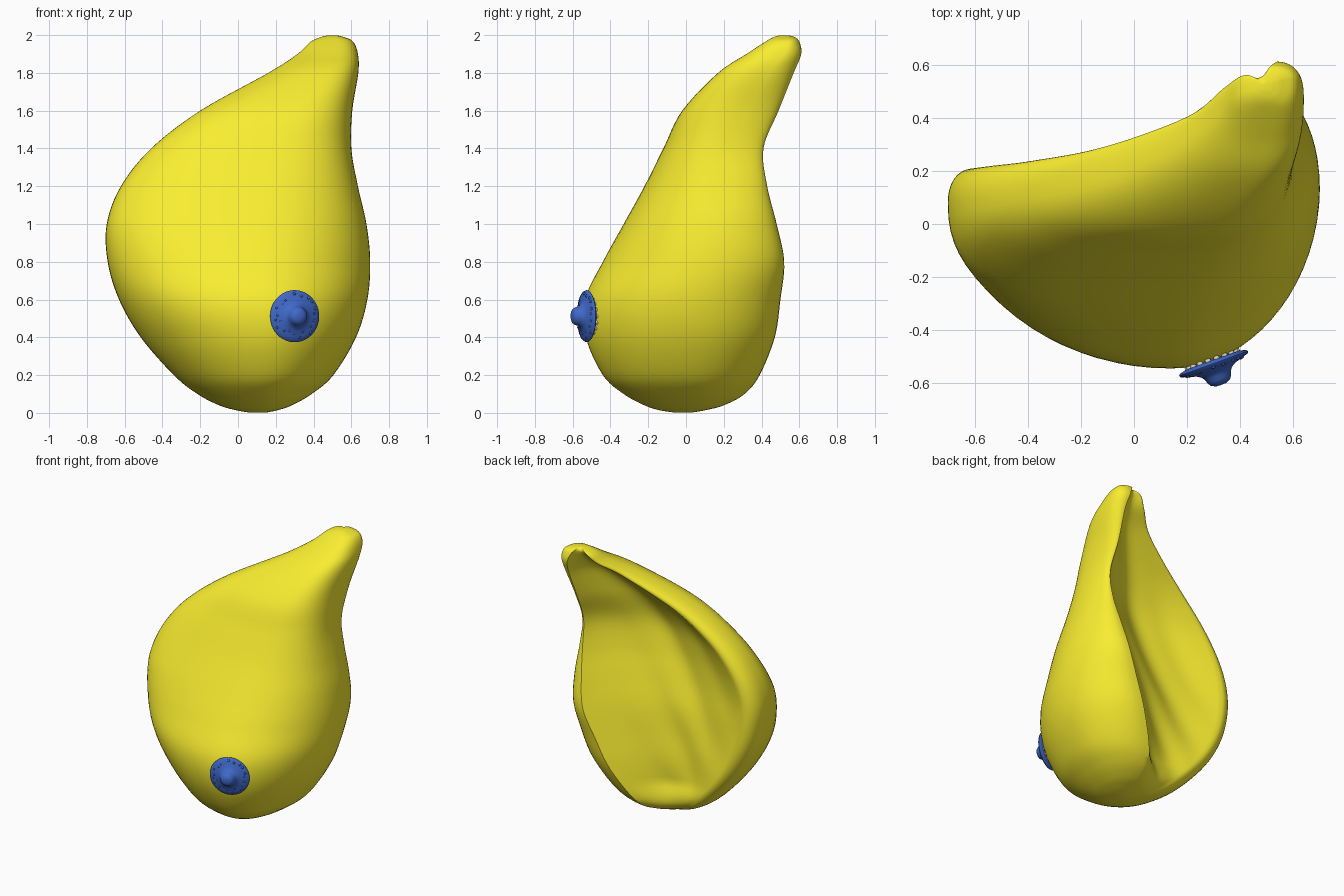
import bpy, bmesh, random
from math import sin, cos, pi, radians
from mathutils import Vector, Matrix

if "Cube" in bpy.data.objects:
    bpy.data.objects.remove(bpy.data.objects["Cube"])

random.seed(4)


def material(name, rgb):
    m = bpy.data.materials.new(name)
    m.diffuse_color = (*rgb, 1)
    m.use_nodes = True
    m.node_tree.nodes["Principled BSDF"].inputs["Base Color"].default_value = m.diffuse_color
    return m


yellow = material("yellow", (0.95, 0.85, 0.03))
blue = material("blue", (0.05, 0.14, 0.58))
cream = material("cream", (0.80, 0.74, 0.55))


def finish(bm, name, mat, angle=50):
    bmesh.ops.recalc_face_normals(bm, faces=bm.faces)
    me = bpy.data.meshes.new(name)
    bm.to_mesh(me)
    bm.free()
    me.materials.append(mat)
    ob = bpy.data.objects.new(name, me)
    bpy.context.collection.objects.link(ob)
    bpy.ops.object.select_all(action='DESELECT')
    ob.select_set(True)
    bpy.context.view_layer.objects.active = ob
    bpy.ops.object.shade_smooth_by_angle(angle=radians(angle))
    return ob


def loft(bm, rings):
    rows = [[bm.verts.new(p) for p in r] for r in rings]
    n = len(rows[0])
    for a, b in zip(rows, rows[1:]):
        for i in range(n):
            j = (i + 1) % n
            bm.faces.new((a[i], a[j], b[j], b[i]))
    for r in (rows[0], rows[-1]):
        c = bm.verts.new(sum((v.co for v in r), Vector()) / n)
        for i in range(n):
            bm.faces.new((r[i], r[(i + 1) % n], c))


def catmull(p0, p1, p2, p3, t):
    return [0.5 * (2 * b + (c - a) * t + (2 * a - 5 * b + 4 * c - d) * t * t
                   + (3 * b - a - 3 * c + d) * t ** 3)
            for a, b, c, d in zip(p0, p1, p2, p3)]


# Body sections: z, left x, right x, front y, left rim y, right rim y, right rim inset
SECTIONS = [
    (0.002, 0.06, 0.15, -0.06, 0.01, 0.03, 0.03),
    (0.014, -0.01, 0.21, -0.14, 0.06, 0.10, 0.08),
    (0.04, -0.10, 0.285, -0.22, 0.11, 0.20, 0.16),
    (0.10, -0.215, 0.39, -0.33, 0.16, 0.31, 0.25),
    (0.20, -0.34, 0.505, -0.44, 0.18, 0.39, 0.31),
    (0.40, -0.515, 0.625, -0.53, 0.20, 0.47, 0.32),
    (0.60, -0.63, 0.685, -0.535, 0.21, 0.50, 0.29),
    (0.80, -0.69, 0.70, -0.44, 0.21, 0.52, 0.22),
    (1.00, -0.695, 0.68, -0.33, 0.21, 0.48, 0.16),
    (1.20, -0.62, 0.635, -0.22, 0.22, 0.43, 0.09),
    (1.40, -0.46, 0.60, -0.12, 0.24, 0.41, 0.05),
    (1.60, -0.20, 0.605, -0.02, 0.29, 0.49, 0.06),
    (1.80, 0.16, 0.637, 0.17, 0.41, 0.57, 0.08),
    (1.90, 0.315, 0.635, 0.32, 0.52, 0.61, 0.09),
    (1.965, 0.385, 0.61, 0.42, 0.56, 0.60, 0.09),
    (1.99, 0.44, 0.56, 0.465, 0.55, 0.575, 0.06),
    (1.999, 0.48, 0.52, 0.50, 0.53, 0.54, 0.02),
]


def body_ring(z, xl, xr, yf, ybl, ybr, inset):
    width = xr - xl
    xa = xl + 0.58 * width
    upper = min(1, max(0, (z - 0.8) / 0.6))
    yl = ybl - min(0.13, 0.45 * (ybl - yf))
    yr = yf + (0.6 + 0.08 * upper) * (ybr - yf)
    xb = xr - inset
    e = 1.0 - 0.2 * upper
    el = 1.0 - 0.2 * min(1, max(0, (z - 0.4) / 0.6))
    pts = []
    for i in range(18):                                   # front, left half
        t = pi / 2 * i / 18
        pts.append((xa - (xa - xl) * cos(t) ** el, yl - (yl - yf) * sin(t) ** el, z))
    for i in range(18):                                   # front, right half
        t = pi / 2 * i / 18
        pts.append((xa + (xr - xa) * sin(t) ** e, yr - (yr - yf) * cos(t) ** e, z))
    for i in range(12):                                   # right flank curling back
        t = pi / 2 * i / 12
        pts.append((xb + inset * cos(t), yr + (ybr - yr) * sin(t), z))
    xs = xl + min(0.10, 0.14 * width)
    sag = 0.24 * max(0, sin(pi * z / 2)) ** 0.7 - 0.14 * width * max(0, 1 - z / 0.25)
    sag = min(sag, 0.5 * ((ybl + ybr) / 2 - yf))
    for i in range(32):                                   # hollow back
        u = i / 32
        dip = sag * sin(pi * u ** 0.9)
        x = xb + (xs - xb) * u
        fold = 0.007 * sin(pi * u) * min(1, width) * (
            sin(8 * (x - z) + 2 * z) + sin(15 * (x - 0.8 * z) + 2 * sin(3 * x)))
        pts.append((x, ybr + (ybl - ybr) * u - dip + fold, z))
    for i in range(10):                                   # rounded left rim
        t = pi / 2 * i / 10
        pts.append((xs + (xl - xs) * sin(t) ** 0.9, yl + (ybl - yl) * cos(t) ** 0.9, z))
    return pts


rings = []
last = len(SECTIONS) - 1
for i in range(last):
    quad = [SECTIONS[min(last, max(0, i + d))] for d in (-1, 0, 1, 2)]
    rings += [body_ring(*catmull(*quad, s / 6)) for s in range(6)]
rings.append(body_ring(*SECTIONS[-1]))
bm = bmesh.new()
loft(bm, rings)
finish(bm, "body", yellow)

# Placement of the front disc: local z points outward
PLACE = Matrix.Translation((0.300, -0.525, 0.512)) @ \
    Vector((0.34, -0.94, 0.0)).to_track_quat('Z', 'Y').to_matrix().to_4x4()


def disc_height(r):
    return 0.008 + 0.022 * (1 - r / 0.137)


# Disc with raised central nub, turned from a profile
PROFILE = [(0.05, -0.018), (0.11, -0.012), (0.132, -0.006), (0.138, 0.0), (0.134, 0.008),
           (0.11, 0.015), (0.078, 0.025), (0.060, 0.036), (0.051, 0.050),
           (0.047, 0.064), (0.038, 0.077), (0.02, 0.085), (0.006, 0.086)]
bm = bmesh.new()
loft(bm, [[PLACE @ Vector((r * cos(2 * pi * i / 48), r * sin(2 * pi * i / 48), h))
           for i in range(48)] for r, h in PROFILE])
finish(bm, "front_disc", blue, 60)

# Small bumps scattered over the disc
bm = bmesh.new()
for i in range(26):
    a, r = i * 2.4, random.uniform(0.075, 0.125)
    bmesh.ops.create_uvsphere(bm, u_segments=8, v_segments=6, radius=random.uniform(0.006, 0.009),
                              matrix=PLACE @ Matrix.Translation((r * cos(a), r * sin(a), disc_height(r))))
finish(bm, "disc_bumps", blue, 60)

# Cluster of short pale ducts behind the disc
bm = bmesh.new()
for ring_r, count in ((0.03, 6), (0.065, 12), (0.098, 18)):
    for i in range(count):
        a = 2 * pi * i / count
        bmesh.ops.create_cone(bm, cap_ends=True, segments=8, radius1=0.009, radius2=0.012, depth=0.05,
                              matrix=PLACE @ Matrix.Translation((ring_r * cos(a), ring_r * sin(a), -0.03)))
finish(bm, "ducts", cream)
